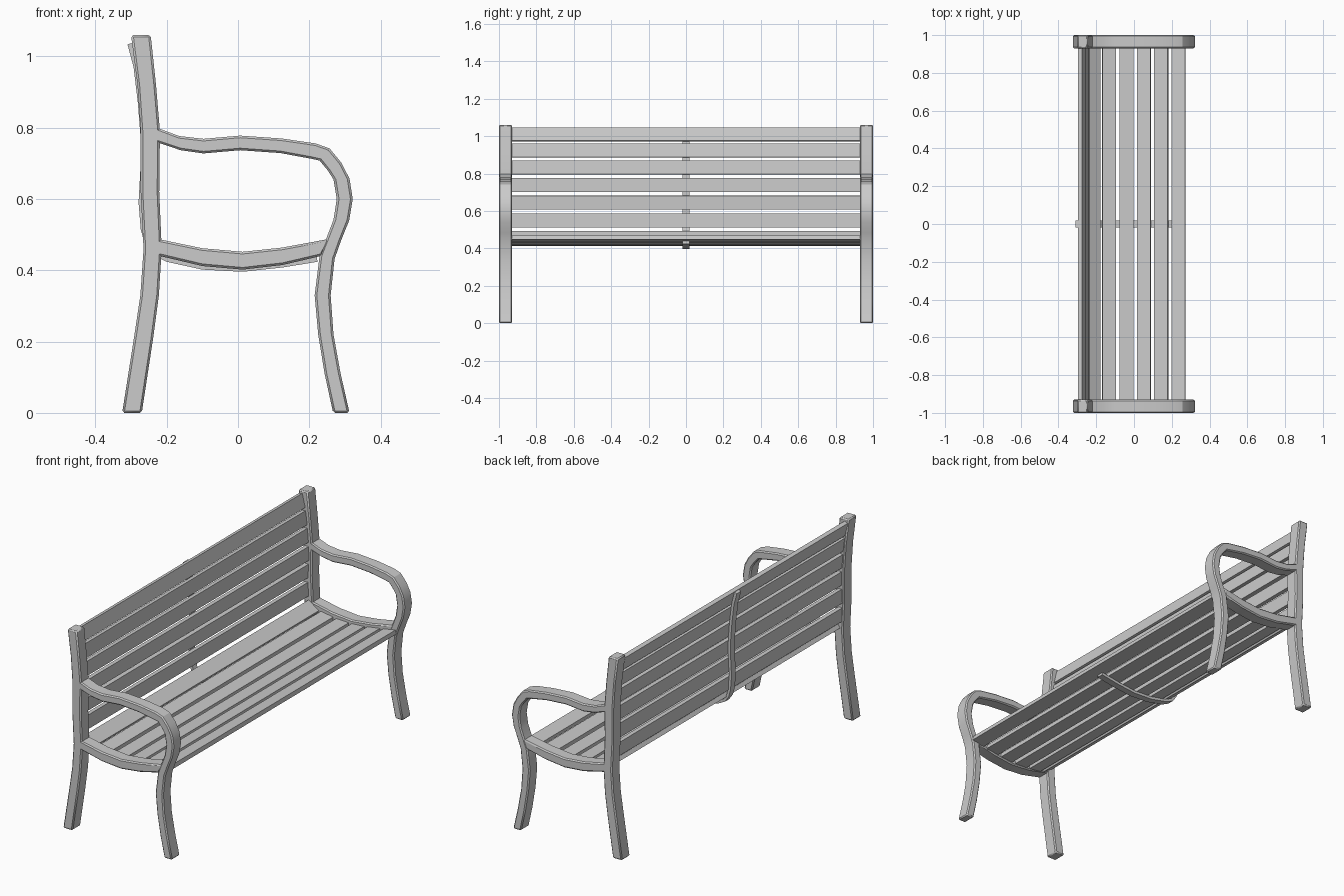
import bpy, math


def ribbon(name, pairs, y0, y1, bevel=0.0):
    """Strip in the XZ plane from (xa, za, xb, zb) edge pairs, given depth in y."""
    verts, faces = [], []
    for xa, za, xb, zb in pairs:
        verts += [(xa, y0, za), (xb, y0, zb), (xb, y1, zb), (xa, y1, za)]
    n = len(pairs)
    for i in range(n - 1):
        a, b = 4 * i, 4 * i + 4
        for k in range(4):
            m = (k + 1) % 4
            faces.append((a + k, a + m, b + m, b + k))
    faces += [(3, 2, 1, 0), tuple(4 * n - 4 + k for k in range(4))]
    me = bpy.data.meshes.new(name)
    me.from_pydata(verts, [], faces)
    ob = bpy.data.objects.new(name, me)
    bpy.context.collection.objects.link(ob)
    # consistent outward normals
    bpy.ops.object.select_all(action='DESELECT')
    ob.select_set(True)
    bpy.context.view_layer.objects.active = ob
    bpy.ops.object.mode_set(mode='EDIT')
    bpy.ops.mesh.select_all(action='SELECT')
    bpy.ops.mesh.normals_make_consistent(inside=False)
    bpy.ops.object.mode_set(mode='OBJECT')
    bpy.ops.object.shade_smooth_by_angle(angle=math.radians(30))
    if bevel:
        b = ob.modifiers.new("edge chamfer", 'BEVEL')
        b.width = bevel
        b.segments = 1
        b.limit_method = 'ANGLE'
        b.angle_limit = math.radians(50)
    return ob


def slat(name, x, z, angle):
    """Long board running along y, tilted about y."""
    w, t = 0.0365, 0.011
    c, s = math.cos(angle), math.sin(angle)
    pairs = [(x + u * c + t * s, z + u * s - t * c,
              x + u * c - t * s, z + u * s + t * c) for u in (-w, w)]
    return ribbon(name, pairs, -0.932, 0.932)


# side frame profiles
post = [(-0.325, 0, -0.27, 0), (-0.292, 0.21, -0.238, 0.21),
        (-0.274, 0.33, -0.222, 0.33), (-0.265, 0.46, -0.214, 0.46),
        (-0.273, 0.62, -0.221, 0.62), (-0.273, 0.79, -0.219, 0.79),
        (-0.282, 0.92, -0.230, 0.92), (-0.30, 1.06, -0.245, 1.06)]
leg_arm = [(0.267, 0, 0.313, 0), (0.243, 0.11, 0.288, 0.11),
           (0.225, 0.22, 0.268, 0.22), (0.215, 0.33, 0.26, 0.33),
           (0.229, 0.441, 0.271, 0.432), (0.248, 0.49, 0.289, 0.483),
           (0.268, 0.542, 0.312, 0.54), (0.277, 0.60, 0.322, 0.60),
           (0.268, 0.655, 0.313, 0.657), (0.252, 0.68, 0.29, 0.702),
           (0.229, 0.708, 0.257, 0.742), (0.206, 0.713, 0.218, 0.756),
           (0.119, 0.729, 0.122, 0.77), (0.006, 0.737, 0.006, 0.778),
           (-0.097, 0.728, -0.097, 0.769), (-0.161, 0.737, -0.166, 0.777),
           (-0.235, 0.762, -0.235, 0.803)]
rail = [(-0.235, 0.444, -0.235, 0.490), (-0.1, 0.412, -0.1, 0.462),
        (0.013, 0.402, 0.013, 0.452), (0.125, 0.415, 0.125, 0.464),
        (0.236, 0.441, 0.255, 0.488)]
for side, y0, y1 in (("left", -1.0, -0.93), ("right", 0.93, 1.0)):
    ribbon(side + "_back_post", post, y0, y1, 0.006)
    ribbon(side + "_front_leg_and_armrest", leg_arm, y0, y1, 0.006)
    ribbon(side + "_seat_rail", rail, y0, y1, 0.006)

# seat slats
for i, (x, z, a) in enumerate([
        (0.236, 0.452, 0.17), (0.144, 0.437, 0.14), (0.052, 0.426, 0.06),
        (-0.040, 0.425, -0.05), (-0.132, 0.435, -0.15), (-0.214, 0.463, -0.58)]):
    slat(f"seat_slat_{i + 1}", x, z, a)

# back slats
for i, (x, z, lean) in enumerate([
        (-0.277, 1.008, 0.24), (-0.262, 0.922, 0.13), (-0.253, 0.832, 0.08),
        (-0.248, 0.738, 0.02), (-0.251, 0.645, -0.04), (-0.251, 0.548, 0.03)]):
    slat(f"back_slat_{i + 1}", x, z, math.pi / 2 + lean)

# centre support strap behind the back and under the seat
strap = [(-0.310, 1.034, -0.296, 1.038), (-0.293, 0.97, -0.279, 0.973),
         (-0.281, 0.87, -0.267, 0.871), (-0.274, 0.78, -0.260, 0.78),
         (-0.273, 0.70, -0.259, 0.70), (-0.279, 0.59, -0.265, 0.59),
         (-0.273, 0.515, -0.259, 0.518), (-0.262, 0.475, -0.249, 0.481),
         (-0.240, 0.444, -0.231, 0.455), (-0.2, 0.424, -0.195, 0.437),
         (-0.1, 0.402, -0.098, 0.416), (0.013, 0.396, 0.013, 0.410),
         (0.125, 0.408, 0.123, 0.422), (0.223, 0.424, 0.221, 0.438)]
ribbon("centre_strap", strap, -0.018, 0.018)
